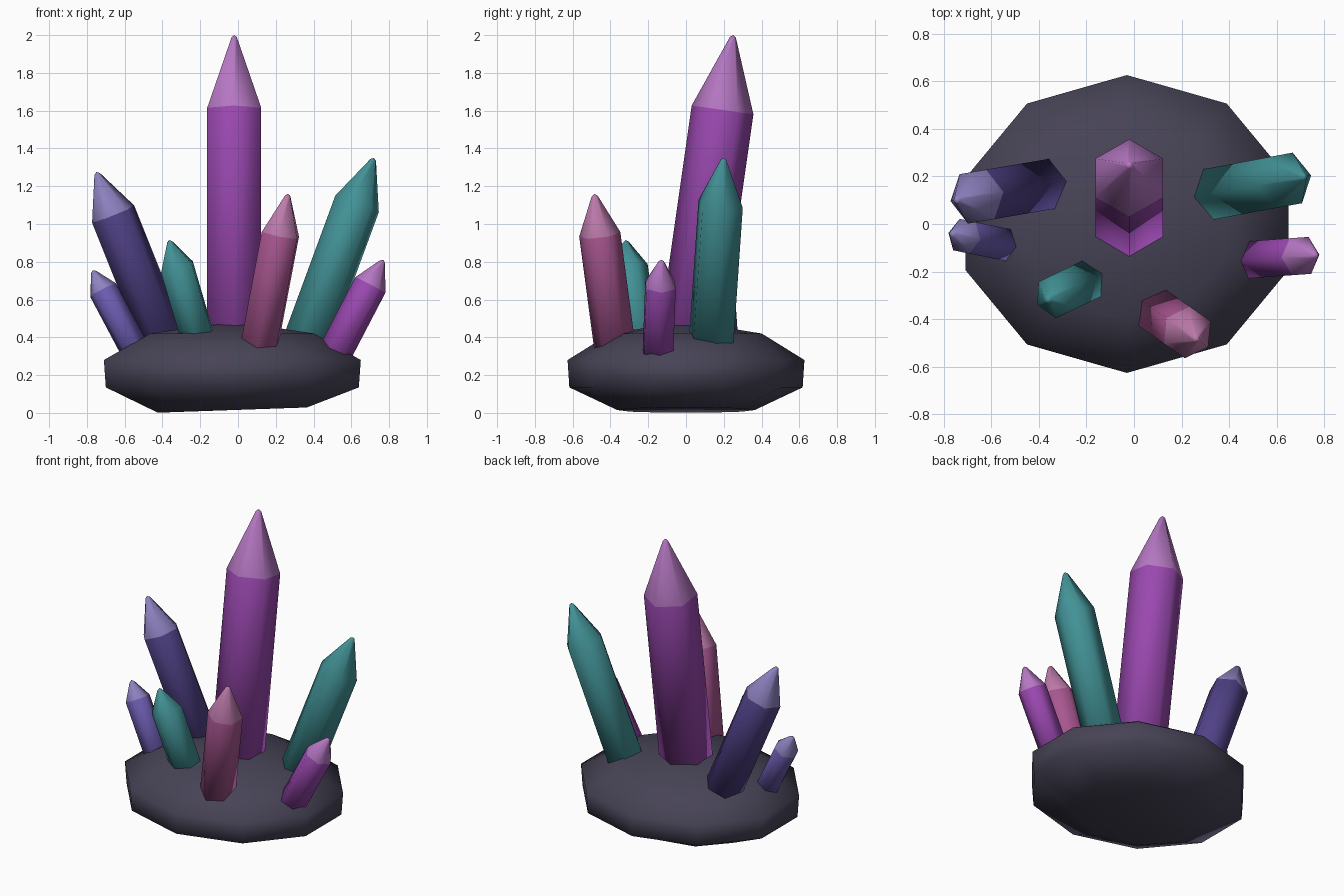
import bpy
import bmesh
import math
from mathutils import Vector

cube = bpy.data.objects.get("Cube")
if cube:
    bpy.data.objects.remove(cube, do_unlink=True)


def material(name, hex_code):
    def linear(c):
        return c / 12.92 if c <= 0.04045 else ((c + 0.055) / 1.055) ** 2.4
    rgb = [linear(int(hex_code[i:i + 2], 16) / 255) for i in (0, 2, 4)]
    mat = bpy.data.materials.new(name)
    mat.use_nodes = True
    mat.diffuse_color = (*rgb, 1)
    bsdf = mat.node_tree.nodes["Principled BSDF"]
    bsdf.inputs["Base Color"].default_value = (*rgb, 1)
    bsdf.inputs["Roughness"].default_value = 0.7
    return mat


stone = material("dark stone", "474356")
purple = material("purple", "9A48B0")
purple_tip = material("pale purple", "B577C2")
indigo = material("indigo", "504186")
violet = material("violet", "6C5CB0")
violet_tip = material("pale violet", "8E82C0")
pink = material("rose", "A85690")
pink_tip = material("pale rose", "BD7AAB")
teal = material("teal", "429296")


def lofted(name, rings, start, end, mats, tip_from=None):
    """Join rings of points into a closed solid with a pole at each end."""
    bm = bmesh.new()
    loops = [[bm.verts.new(p) for p in ring] for ring in rings]
    low, high = bm.verts.new(start), bm.verts.new(end)
    n = len(loops[0])
    for i in range(n):
        j = (i + 1) % n
        bm.faces.new((low, loops[0][j], loops[0][i]))
        for k in range(len(loops) - 1):
            a, b = loops[k], loops[k + 1]
            face = bm.faces.new((a[i], a[j], b[j], b[i]))
            face.material_index = int(tip_from is not None and k >= tip_from)
        face = bm.faces.new((loops[-1][i], loops[-1][j], high))
        face.material_index = int(tip_from is not None)
    for face in bm.faces:
        face.smooth = True
    bmesh.ops.recalc_face_normals(bm, faces=bm.faces)
    mesh = bpy.data.meshes.new(name)
    bm.to_mesh(mesh)
    bm.free()
    for mat in mats:
        mesh.materials.append(mat)
    obj = bpy.data.objects.new(name, mesh)
    bpy.context.collection.objects.link(obj)
    return obj


def crystal(name, foot, tip, radius, tip_length, body, point=None):
    """Six-sided crystal with one corner facing the way it leans."""
    foot, tip = Vector(foot), Vector(tip)
    axis = (tip - foot).normalized()
    lean = Vector((axis.x, axis.y, 0))
    side = Vector((0, 0, 1)).cross(lean).normalized()
    out = side.cross(axis)
    root = foot - axis * 0.12
    shoulder = tip - axis * tip_length

    def ring(centre, r):
        turns = [i * math.tau / 6 for i in range(6)]
        return [centre + (out * math.cos(t) + side * math.sin(t)) * r for t in turns]

    rings = [ring(root, radius), ring(shoulder, radius), ring(tip - axis * 0.012, 0.016)]
    mats = [body, point] if point else [body]
    return lofted(name, rings, root, tip, mats, 1 if point else None)


# Rock base: stacked ten-sided ovals, with an uneven underside
def oval(scale, z, tilt=0.0):
    points = []
    for i in range(10):
        t = math.radians(18 + 36 * i)
        x = -0.03 + 0.715 * scale * math.cos(t)
        points.append((x, 0.627 * scale * math.sin(t), z + tilt * x))
    return points


base_rings = [oval(0.58, 0.016, 0.035), oval(0.985, 0.135), oval(1, 0.28), oval(0.64, 0.42)]
lofted("rock_base", base_rings, (-0.03, 0, 0.02), (-0.03, 0, 0.485), [stone])

# Crystals: foot, tip, radius, tip length, colours
crystal("main_crystal", (-0.02, 0.03, 0.46), (-0.02, 0.25, 2.0), 0.165, 0.4, purple, purple_tip)
crystal("tall_right_crystal", (-0.40, 0.16, 0.4), (-0.75, 0.1, 1.275), 0.122, 0.24, indigo, violet_tip)
crystal("tall_left_crystal", (0.37, 0.135, 0.4), (0.72, 0.2, 1.35), 0.125, 0.26, teal)
crystal("front_crystal", (0.115, -0.38, 0.37), (0.265, -0.485, 1.16), 0.11, 0.22, pink, pink_tip)
crystal("front_right_crystal", (-0.22, -0.25, 0.42), (-0.365, -0.32, 0.915), 0.098, 0.15, teal)
crystal("small_left_crystal", (0.52, -0.148, 0.33), (0.77, -0.13, 0.81), 0.09, 0.15, purple, purple_tip)
crystal("small_right_crystal", (-0.55, -0.085, 0.34), (-0.77, -0.04, 0.755), 0.078, 0.12, violet, violet_tip)
